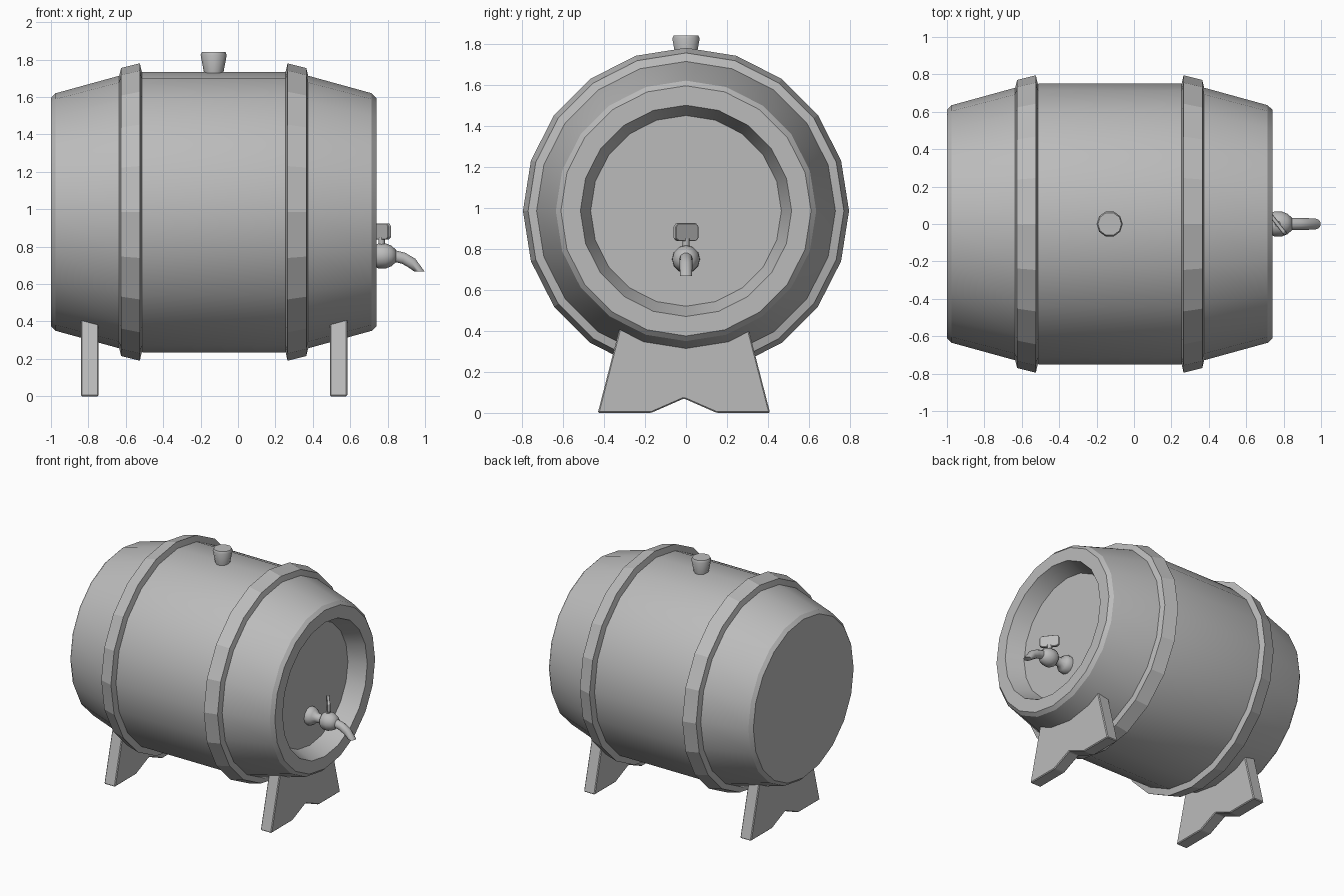
import bpy
import bmesh
from math import cos, sin, pi, radians
from mathutils import Vector, Matrix

if "Cube" in bpy.data.objects:
    bpy.data.objects.remove(bpy.data.objects["Cube"], do_unlink=True)

grey = bpy.data.materials.new("plain_grey")
grey.use_nodes = True
COLOUR = (0.5, 0.5, 0.5, 1)
grey.diffuse_color = COLOUR
grey.node_tree.nodes["Principled BSDF"].inputs["Base Color"].default_value = COLOUR

AXIS_Z = 0.985   # height of the barrel's centre line
TAP_Z = 0.75
TO_X = Matrix.Rotation(pi / 2, 4, "Y")


def finish(name, bm, smooth_angle=None, matrix=None):
    bmesh.ops.recalc_face_normals(bm, faces=bm.faces)
    mesh = bpy.data.meshes.new(name)
    bm.to_mesh(mesh)
    bm.free()
    obj = bpy.data.objects.new(name, mesh)
    bpy.context.collection.objects.link(obj)
    mesh.materials.append(grey)
    if matrix:
        mesh.transform(matrix)
    if smooth_angle:
        bpy.ops.object.select_all(action="DESELECT")
        obj.select_set(True)
        bpy.context.view_layer.objects.active = obj
        bpy.ops.object.shade_smooth_by_angle(angle=radians(smooth_angle))
    return obj


def skin(bm, rings, closed=False):
    """Join rings of points into a tube, capped unless closed on itself."""
    loops = [[bm.verts.new(p) for p in ring] for ring in rings]
    pairs = list(zip(loops, loops[1:]))
    if closed:
        pairs.append((loops[-1], loops[0]))
    else:
        bm.faces.new(loops[0])
        bm.faces.new(loops[-1])
    for a, b in pairs:
        for i in range(len(a)):
            j = (i + 1) % len(a)
            bm.faces.new((a[i], a[j], b[j], b[i]))


def lathe(name, profile, sides, matrix, closed=False, angle=25):
    """Turn (distance along axis, radius) pairs round the local z axis."""
    bm = bmesh.new()
    turns = [2 * pi * i / sides for i in range(sides)]
    skin(bm, [[(r * cos(t), r * sin(t), d) for t in turns] for d, r in profile], closed)
    return finish(name, bm, angle, matrix)


def prism(name, outline, thickness, matrix, bevel):
    """Extrude a yz outline along x, centred, with slightly softened edges."""
    bm = bmesh.new()
    skin(bm, [[(s * thickness / 2, y, z) for y, z in outline] for s in (-1, 1)])
    bmesh.ops.recalc_face_normals(bm, faces=bm.faces)
    bmesh.ops.bevel(bm, geom=bm.edges[:], offset=bevel, segments=1, affect="EDGES")
    return finish(name, bm, None, matrix)


# Barrel body, with a recessed front head
barrel_axis = Matrix.Translation((0, 0, AXIS_Z)) @ TO_X
lathe("barrel_body", [
    (-1.0, 0.61), (-0.975, 0.635), (-0.63, 0.73), (-0.51, 0.75),
    (0.25, 0.75), (0.37, 0.73), (0.715, 0.635), (0.74, 0.61),
    (0.74, 0.515), (0.61, 0.465)], 20, barrel_axis)

# Hoops, mirrored about the middle of the barrel
for name, side in (("back_hoop", -1), ("front_hoop", 1)):
    hoop = [(0.375, 0.71), (0.395, 0.795), (0.495, 0.77), (0.51, 0.71)]
    lathe(name, [(-0.13 + side * d, r) for d, r in hoop], 20, barrel_axis, True, 15)

# Bung
lathe("bung", [(1.72, 0.05), (1.825, 0.07), (1.84, 0.063)], 10,
      Matrix.Translation((-0.13, 0, 0)), angle=40)

# Cradle legs, notched underneath and reaching into the barrel
half = [(0, 0.07), (0.16, 0.0), (0.42, 0.0), (0.312, 0.42), (0.16, 0.36)]
outline = half + [(0, 0.34)] + [(-y, z) for y, z in half[:0:-1]]
for name, x in (("back_leg", -0.793), ("front_leg", 0.538)):
    prism(name, outline, 0.093, Matrix.Translation((x, -0.01, 0)), 0.006)

# Tap: wall flange, neck and round valve body
tap_axis = Matrix.Translation((0, 0, TAP_Z)) @ TO_X
lathe("tap_body", [
    (0.605, 0.068), (0.635, 0.068), (0.655, 0.055), (0.675, 0.034), (0.72, 0.034),
    (0.73, 0.055), (0.75, 0.067), (0.79, 0.067), (0.82, 0.055), (0.845, 0.033)],
    12, tap_axis, angle=50)

# Spout, bending down to a level mouth
path = [(0.835, 0.75, 0.033, 0), (0.885, 0.738, 0.032, 15),
        (0.93, 0.712, 0.031, 38), (0.97, 0.667, 0.029, 90)]
bm = bmesh.new()
rings = []
for x, z, r, tilt in path:
    turn = Matrix.Rotation(radians(tilt), 3, "Y")
    rings.append([turn @ Vector((0, r * cos(t), r * sin(t))) + Vector((x, 0, z))
                  for t in (2 * pi * i / 10 for i in range(10))])
skin(bm, rings)
finish("tap_spout", bm, 50)

# Tap handle: stem and a thin turned key plate
lathe("tap_stem", [(0.79, 0.017), (0.85, 0.017)], 8, Matrix.Translation((0.768, 0, 0)), angle=50)
key = [(0.05, 0.837), (0.07, 0.85), (0.07, 0.91), (0.055, 0.925)]
key += [(-y, z) for y, z in reversed(key)]
prism("tap_key", key, 0.022,
      Matrix.Translation((0.768, 0, 0)) @ Matrix.Rotation(radians(38), 4, "Z"), 0.003)
